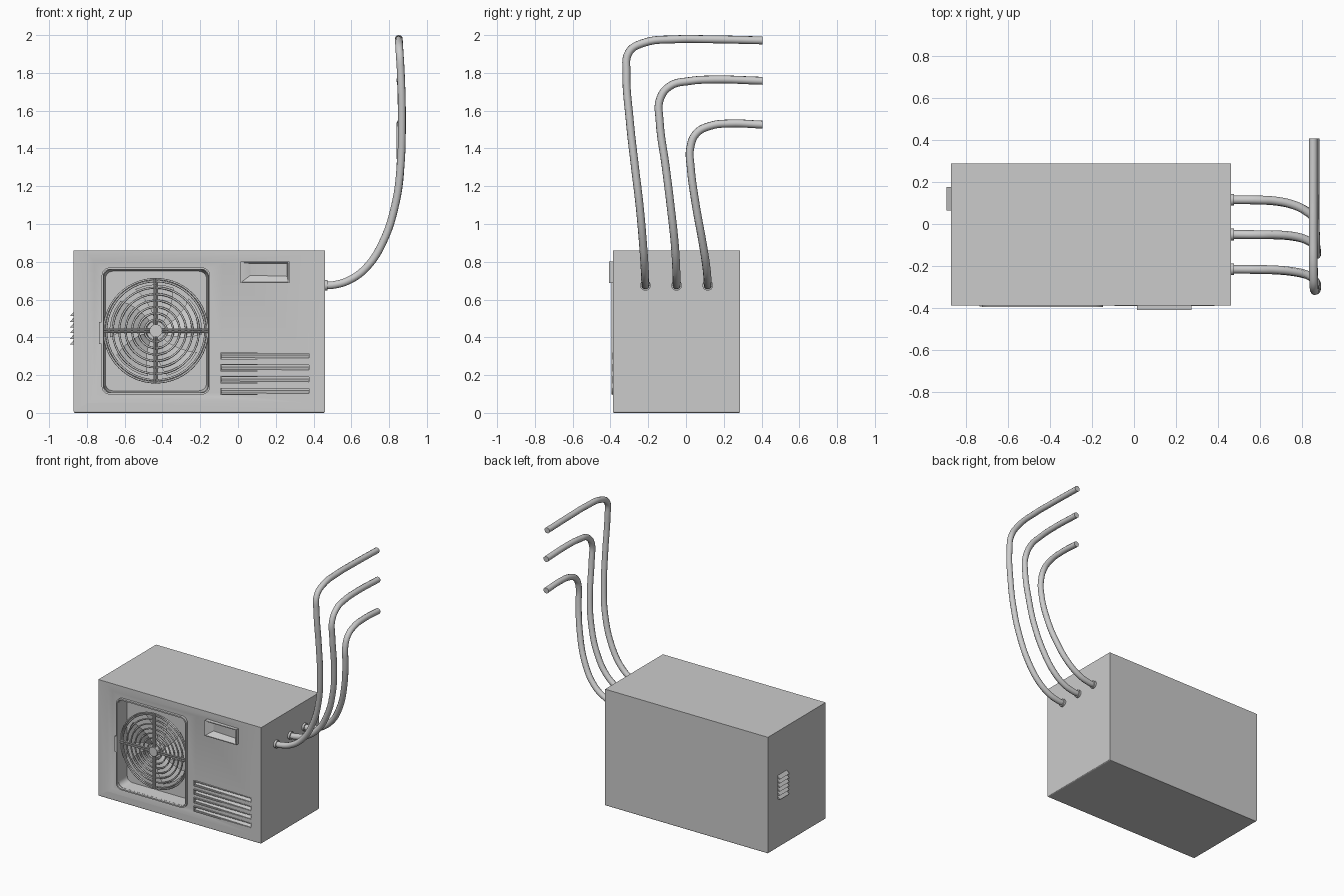
import bpy, bmesh, math
from mathutils import Matrix, Vector

if "Cube" in bpy.data.objects:
    bpy.data.objects.remove(bpy.data.objects["Cube"])


def finish(name, bm, angle=35):
    bmesh.ops.recalc_face_normals(bm, faces=bm.faces)
    me = bpy.data.meshes.new(name)
    bm.to_mesh(me)
    bm.free()
    ob = bpy.data.objects.new(name, me)
    bpy.context.collection.objects.link(ob)
    smooth(ob, angle)
    return ob


def smooth(ob, angle=35):
    bpy.ops.object.select_all(action='DESELECT')
    ob.select_set(True)
    bpy.context.view_layer.objects.active = ob
    bpy.ops.object.shade_smooth_by_angle(angle=math.radians(angle))


def rect(x0, x1, z0, z1, y, r=0.0, n=6):
    """Rounded rectangle loop facing the front."""
    if r == 0:
        return [(x0, y, z0), (x1, y, z0), (x1, y, z1), (x0, y, z1)]
    pts = []
    for cx, cz, a in ((x1 - r, z1 - r, 0), (x0 + r, z1 - r, 90), (x0 + r, z0 + r, 180), (x1 - r, z0 + r, 270)):
        for i in range(n + 1):
            t = math.radians(a + 90 * i / n)
            pts.append((cx + r * math.cos(t), y, cz + r * math.sin(t)))
    return pts


def loft(name, loops, cyclic=False):
    """Skin a row of equal loops; either capped or closed into a ring."""
    bm = bmesh.new()
    vs = [[bm.verts.new(p) for p in lp] for lp in loops]
    n = len(vs[0])
    pairs = list(zip(vs, vs[1:])) + ([(vs[-1], vs[0])] if cyclic else [])
    for a, b in pairs:
        for i in range(n):
            j = (i + 1) % n
            bm.faces.new((a[i], a[j], b[j], b[i]))
    if not cyclic:
        bm.faces.new(vs[0])
        bm.faces.new(vs[-1])
    return finish(name, bm)


def ring_frame(name, x0, x1, z0, z1, y0, y1, t, r=0.0):
    def inner(y):
        return rect(x0 + t, x1 - t, z0 + t, z1 - t, y, max(r - t, 0.0))
    return loft(name, [rect(x0, x1, z0, z1, y1, r), rect(x0, x1, z0, z1, y0, r), inner(y0), inner(y1)], True)


def box(name, x0, x1, y0, y1, z0, z1):
    return loft(name, [rect(x0, x1, z0, z1, y0), rect(x0, x1, z0, z1, y1)])


def cylinder(name, loc, r, depth, axis, seg=24):
    bm = bmesh.new()
    rot = Vector((0, 0, 1)).rotation_difference(Vector(axis)).to_matrix().to_4x4()
    bmesh.ops.create_cone(bm, cap_ends=True, segments=seg, radius1=r, radius2=r, depth=depth,
                          matrix=Matrix.Translation(loc) @ rot)
    return finish(name, bm)


def cut(ob, cutter):
    m = ob.modifiers.new("cut", 'BOOLEAN')
    m.operation, m.solver, m.object = 'DIFFERENCE', 'EXACT', cutter
    bpy.context.view_layer.objects.active = ob
    bpy.ops.object.modifier_apply(modifier=m.name)
    bpy.data.objects.remove(cutter)


# casing with rounded bottom edges along front and back
F = -0.387
body = box("casing", -0.87, 0.46, F, 0.287, 0, 0.86)
bm = bmesh.new()
bm.from_mesh(body.data)
low = [e for e in bm.edges if all(v.co.z < 0.01 for v in e.verts)]
bmesh.ops.bevel(bm, geom=low, offset=0.008, segments=3, affect='EDGES', profile=0.5)
bm.to_mesh(body.data)
bm.free()

# shallow sunken front, fan cavity and slanted vents
cut(body, loft("relief", [rect(-0.80, 0.42, 0.05, 0.845, F - 0.001),
                          rect(-0.76, -0.08, 0.085, 0.80, F + 0.010)]))
X0, X1, Z0, Z1 = -0.722, -0.147, 0.097, 0.770
cut(body, loft("cavity", [rect(X0 + .006, X1 - .006, Z0 + .006, Z1 - .006, -0.42, 0.04),
                          rect(X0 + .02, X1 - .02, Z0 + .02, Z1 - .02, -0.29, 0.04)]))
for i in range(4):
    z = 0.098 + i * 0.0625
    cut(body, loft("vent", [rect(-0.088, 0.378, z, z + 0.031, -0.40),
                            rect(-0.088, 0.378, z + 0.020, z + 0.031, -0.34)]))
    ring_frame("vent_rim_%d" % i, -0.092, 0.382, z - 0.004, z + 0.035, F - 0.002, F + 0.015, 0.005)
smooth(body, 30)

# fan surround and small side clip
ring_frame("fan_surround", X0, X1, Z0, Z1, -0.395, -0.36, 0.010, 0.045)
box("surround_clip", -0.735, -0.722, -0.392, -0.37, 0.365, 0.48)

# round fan guard: concentric wires, crossed double bars, hub
CX, CZ = -0.435, 0.435
G = -0.35
for i, r in enumerate((0.274, 0.262, 0.228, 0.194, 0.160, 0.126, 0.092, 0.058)):
    bpy.ops.mesh.primitive_torus_add(location=(CX, G, CZ), rotation=(math.pi / 2, 0, 0), major_radius=r,
                                     minor_radius=0.0055, major_segments=56, minor_segments=8)
    bpy.context.object.name = "guard_wire_%d" % i
    bpy.ops.object.shade_smooth()
for s in (-0.007, 0.007):
    cylinder("guard_bar_upright", (CX + s, G - 0.007, CZ), 0.0055, 0.56, (0, 0, 1), 10)
    cylinder("guard_bar_level", (CX, G - 0.007, CZ + s), 0.0055, 0.56, (1, 0, 0), 10)
cylinder("guard_hub", (CX, G - 0.005, CZ), 0.034, 0.03, (0, 1, 0))
cylinder("fan_hub", (CX, -0.315, CZ), 0.05, 0.05, (0, 1, 0))

# swept, twisted fan blades
bm = bmesh.new()
for k in range(5):
    rows = []
    for i in range(6):
        t = i / 5
        r = 0.045 + 0.20 * t
        row = []
        for j in range(5):
            u = j / 4 - 0.5
            a = math.tau * k / 5 + 0.35 * t + u * 0.85
            row.append(bm.verts.new((CX + r * math.cos(a), -0.318 + 0.035 * u, CZ + r * math.sin(a))))
        rows.append(row)
    for a, b in zip(rows, rows[1:]):
        for j in range(4):
            bm.faces.new((a[j], a[j + 1], b[j + 1], b[j]))
finish("fan_blades", bm, 60)

# hooded handle pocket at the upper right of the front
loft("handle_pocket", [rect(0.014, 0.272, 0.688, 0.802, F + 0.03), rect(0.014, 0.272, 0.688, 0.802, -0.408),
                       rect(0.020, 0.266, 0.694, 0.796, -0.408), rect(0.075, 0.258, 0.735, 0.790, -0.375)])

# saw-tooth fins on the left side
for i in range(6):
    z = 0.362 + i * 0.030
    prof = ((-0.865, z + 0.028), (-0.890, z), (-0.865, z))
    loft("side_fin_%d" % i, [[(x, y, h) for x, h in prof] for y in (0.065, 0.175)])

# three bent pipes with collars; each path gives (y, z), x follows a shared sweep
SWEEP = ((0.675, 0.62), (0.70, 0.60), (0.77, 0.68), (0.90, 0.765), (1.10, 0.832), (1.30, 0.86),
         (1.55, 0.868), (1.80, 0.862), (2.0, 0.85))


def sweep_x(z):
    for (za, xa), (zb, xb) in zip(SWEEP[1:], SWEEP[2:]):
        if z <= zb:
            return xa + (xb - xa) * (z - za) / (zb - za)
    return SWEEP[-1][1]


PIPES = {
    "pipe_front": (-0.215, ((-0.219, .77), (-0.228, .9), (-0.246, 1.1), (-0.27, 1.3), (-0.298, 1.55), (-0.315, 1.8),
                            (-0.302, 1.91), (-0.23, 1.957), (-0.05, 1.978), (0.12, 1.978), (0.405, 1.972))),
    "pipe_middle": (-0.05, ((-0.052, .77), (-0.06, .9), (-0.082, 1.1), (-0.107, 1.3), (-0.14, 1.55),
                            (-0.138, 1.66), (-0.085, 1.73), (0.02, 1.757), (0.15, 1.765), (0.405, 1.758))),
    "pipe_rear": (0.115, ((0.108, .77), (0.088, .9), (0.052, 1.1), (0.025, 1.3), (0.022, 1.40),
                          (0.055, 1.48), (0.13, 1.52), (0.23, 1.532), (0.405, 1.526))),
}
for name, (y0, path) in PIPES.items():
    pts = [(0.45, y0, 0.674), (0.51, y0, 0.678), (0.59, y0 - 0.001, 0.703)]
    pts += [(min(sweep_x(z), 0.86 if y > 0 else 1), y, z) for y, z in path]
    cu = bpy.data.curves.new(name, 'CURVE')
    cu.dimensions = '3D'
    cu.bevel_depth, cu.bevel_resolution, cu.resolution_u = 0.021, 3, 6
    cu.use_fill_caps = True
    sp = cu.splines.new('BEZIER')
    sp.bezier_points.add(len(pts) - 1)
    for bp, p in zip(sp.bezier_points, pts):
        bp.co = p
        bp.handle_left_type = bp.handle_right_type = 'AUTO'
    bpy.context.collection.objects.link(bpy.data.objects.new(name, cu))
    cylinder(name + "_collar", (0.465, y0, 0.675), 0.028, 0.02, (1, 0, 0))
